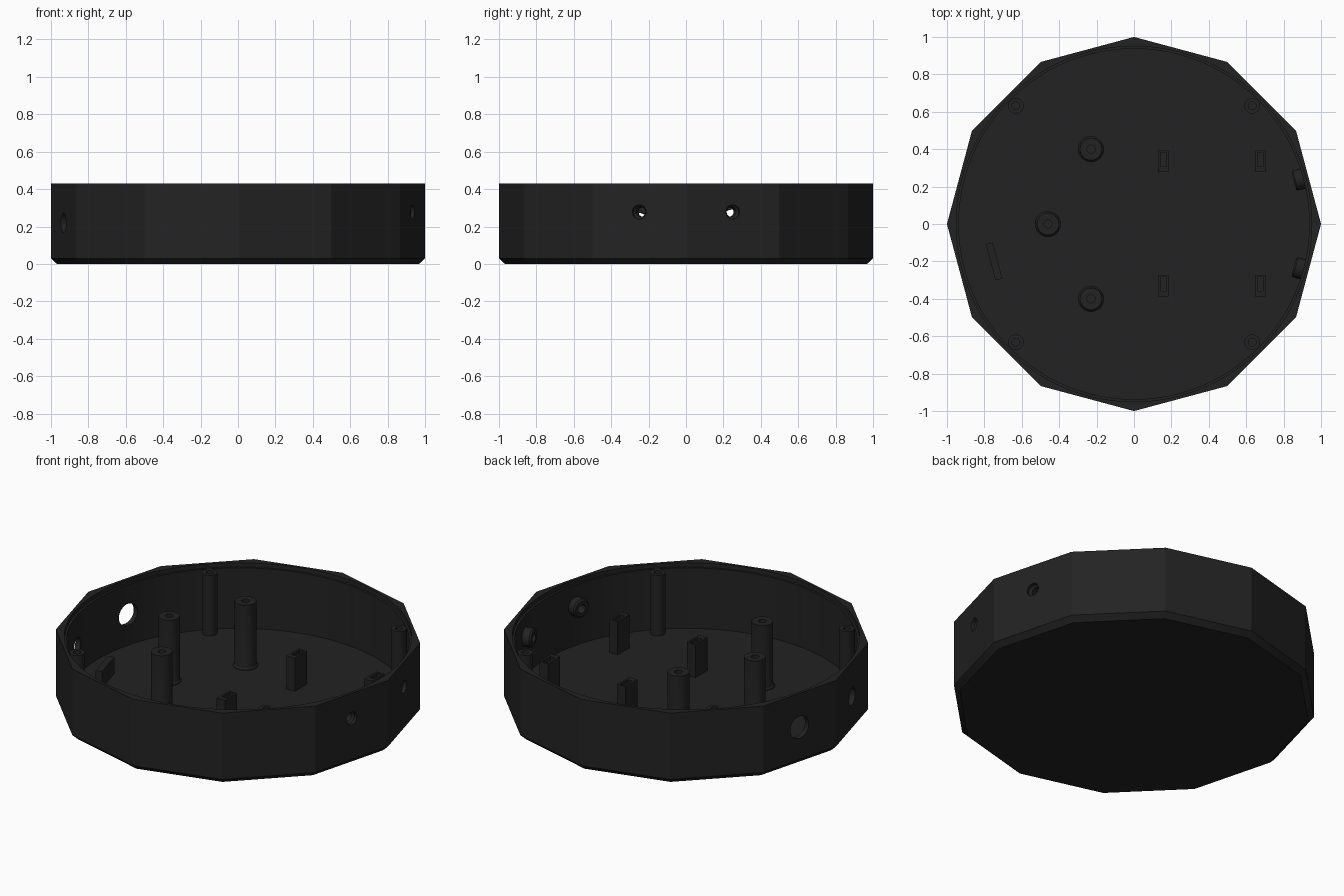
import bpy, bmesh, math
from mathutils import Matrix, Vector

if "Cube" in bpy.data.objects:
    bpy.data.objects.remove(bpy.data.objects["Cube"])

mat = bpy.data.materials.new("charcoal plastic")
mat.diffuse_color = (0.0165, 0.0165, 0.0165, 1)
mat.use_nodes = True
mat.node_tree.nodes["Principled BSDF"].inputs["Base Color"].default_value = mat.diffuse_color


def finish(name, bm):
    bmesh.ops.recalc_face_normals(bm, faces=bm.faces)
    me = bpy.data.meshes.new(name)
    bm.to_mesh(me)
    bm.free()
    ob = bpy.data.objects.new(name, me)
    bpy.context.collection.objects.link(ob)
    me.materials.append(mat)
    return ob


def lathe(name, profile, n, matrix=Matrix()):
    """Closed solid from (radius, height) rings, capped at both ends."""
    bm = bmesh.new()
    rings = [[bm.verts.new((r * math.cos(2 * math.pi * i / n),
                            r * math.sin(2 * math.pi * i / n), z)) for i in range(n)]
             for r, z in profile]
    for a, b in zip(rings, rings[1:]):
        for i in range(n):
            j = (i + 1) % n
            bm.faces.new((a[i], a[j], b[j], b[i]))
    bm.faces.new(rings[0][::-1])
    bm.faces.new(rings[-1])
    bm.transform(matrix)
    return finish(name, bm)


def box(name, size, centre, angle=0):
    bm = bmesh.new()
    bmesh.ops.create_cube(bm, size=1)
    bm.transform(Matrix.Translation(centre) @ Matrix.Rotation(angle, 4, 'Z')
                 @ Matrix.Diagonal((*size, 1)))
    return finish(name, bm)


def cut(ob, cutters):
    for c in cutters:
        m = ob.modifiers.new("cut", 'BOOLEAN')
        m.operation, m.solver, m.object = 'DIFFERENCE', 'EXACT', c
    bpy.context.view_layer.update()
    dg = bpy.context.evaluated_depsgraph_get()
    me = bpy.data.meshes.new_from_object(ob.evaluated_get(dg))
    ob.modifiers.clear()
    ob.data = me


def radial(deg, z):
    """Local z points outward through the wall at the given angle."""
    return (Matrix.Translation((0, 0, z)) @ Matrix.Rotation(math.radians(deg), 4, 'Z')
            @ Matrix.Rotation(math.pi / 2, 4, 'Y'))


FLOOR, RIM, LEDGE = 0.04, 0.43, 0.405
helpers = []

# twelve-sided tray with chamfered base, round cavity and stepped lip
tray = lathe("tray", [(0.968, 0), (1, 0.03), (1, RIM)], 12)
cavity = lathe("cavity_cutter", [(0.937, FLOOR), (0.937, LEDGE), (0.95, LEDGE), (0.95, 0.5)], 96)
big_hole = lathe("big_hole_cutter", [(0.066, 0.85), (0.066, 1.1)], 40, radial(165, 0.225))
small_hole = lathe("small_hole_cutter", [(0.052, 0.85), (0.052, 1.1)], 40, radial(195, 0.22))
screws = [lathe("screw_cutter", [(0.026, 0.8), (0.026, 0.935), (0.038, 0.947), (0.038, 1.1)],
                32, radial(a, 0.278)) for a in (15, -15)]
helpers += [cavity, big_hole, small_hole] + screws
cut(tray, [cavity, big_hole, small_hole] + screws)

# round bosses behind the screw holes
bosses = []
for a, s in zip((15, -15), screws):
    b = lathe("screw_boss", [(0.046, 0.885), (0.055, 0.894), (0.055, 0.945)], 40, radial(a, 0.278))
    cut(b, [s])
    bosses.append(b)


def post(name, x, y, profile, bore, depth):
    """Upright post with a blind bore, turned as one continuous profile."""
    top = profile[-1][1]
    return lathe(name, profile + [(bore, top), (bore, top - depth)], 32,
                 Matrix.Translation((x, y, 0)))


# three board posts with flared feet
flare = [(0.068, 0.03), (0.068, 0.044), (0.062, 0.05), (0.059, 0.062), (0.059, RIM)]
posts = [post("board_post", x, y, flare, 0.022, 0.12)
         for x, y in ((-0.23, 0.4), (-0.46, 0), (-0.23, -0.4))]

# four lid pillars against the wall
posts += [post("lid_pillar", 0.632 * sx, 0.632 * sy, [(0.042, 0.03), (0.042, LEDGE)], 0.021, 0.15)
          for sx in (-1, 1) for sy in (-1, 1)]

# four slotted board clips
clips = []
for x in (0.157, 0.675):
    for y in (0.335, -0.33):
        c = box("board_clip", (0.056, 0.115, 0.21), (x, y, 0.135))
        slot = box("slot_cutter", (0.03, 0.075, 0.16), (x + 0.001, y + 0.01, 0.24))
        cut(c, [slot])
        helpers.append(slot)
        clips.append(c)

# low angled rest behind the small wall hole
rest = box("connector_rest", (0.038, 0.2, 0.11), (-0.748, -0.2, 0.085), math.radians(195))

for h in helpers:
    bpy.data.objects.remove(h, do_unlink=True)

# smooth round surfaces, crisp facets
bpy.ops.object.select_all(action='DESELECT')
for ob in [tray, rest] + bosses + posts + clips:
    ob.select_set(True)
bpy.context.view_layer.objects.active = tray
bpy.ops.object.shade_smooth_by_angle(angle=math.radians(22))
